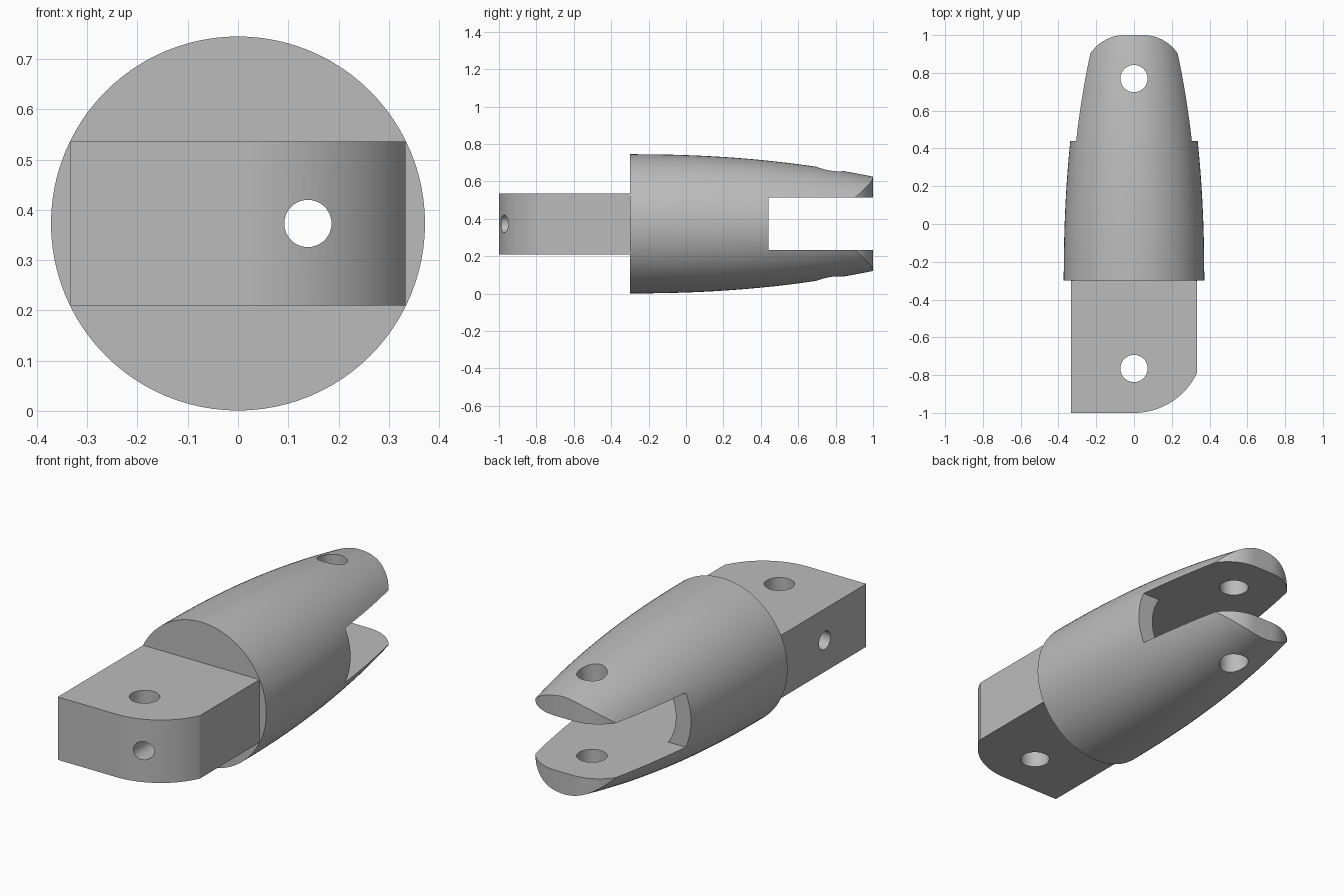
import bpy, bmesh
from math import sin, cos, pi, asin, radians
from mathutils import Vector

if "Cube" in bpy.data.objects:
    bpy.data.objects.remove(bpy.data.objects["Cube"], do_unlink=True)

MID = 0.373          # height of the long axis
SLOT = 0.141         # half height of the fork slot

grey = bpy.data.materials.new("plain grey")
grey.use_nodes = True
grey.diffuse_color = (0.5, 0.5, 0.5, 1)
grey.node_tree.nodes["Principled BSDF"].inputs["Base Color"].default_value = (0.5, 0.5, 0.5, 1)


def finish(name, bm):
    bmesh.ops.recalc_face_normals(bm, faces=bm.faces)
    mesh = bpy.data.meshes.new(name)
    bm.to_mesh(mesh)
    bm.free()
    mesh.materials.append(grey)
    obj = bpy.data.objects.new(name, mesh)
    bpy.context.collection.objects.link(obj)
    return obj


def prism(name, outline, axis, low, high):
    """Extrude a 2D outline along one axis."""
    place = {"x": lambda u, v: (low, u, v),
             "y": lambda u, v: (u, low, v),
             "z": lambda u, v: (u, v, low)}[axis]
    bm = bmesh.new()
    face = bm.faces.new([bm.verts.new(place(u, v)) for u, v in outline])
    shift = Vector([high - low if a == axis else 0 for a in "xyz"])
    moved = bmesh.ops.extrude_face_region(bm, geom=[face])["geom"]
    bmesh.ops.translate(bm, vec=shift, verts=[g for g in moved if isinstance(g, bmesh.types.BMVert)])
    return finish(name, bm)


def arc(cu, cv, ru, rv, start, end, n):
    return [(cu + ru * cos(start + (end - start) * i / n),
             cv + rv * sin(start + (end - start) * i / n)) for i in range(n + 1)]


def hole(name, u, v, r, axis, low, high):
    return prism(name, arc(u, v, r, r, 0, 2 * pi, 40)[:-1], axis, low, high)


def box(name, x, y, z):
    return prism(name, [(-x, y[0]), (x, y[0]), (x, y[1]), (-x, y[1])], "z", *z)


def cut(obj, cutters):
    for c in cutters:
        mod = obj.modifiers.new(c.name, "BOOLEAN")
        mod.operation, mod.solver, mod.object = "DIFFERENCE", "EXACT", c
    bpy.context.view_layer.update()
    graph = bpy.context.evaluated_depsgraph_get()
    mesh = bpy.data.meshes.new_from_object(obj.evaluated_get(graph))
    obj.modifiers.clear()
    obj.data = mesh
    bpy.ops.object.select_all(action="DESELECT")
    obj.select_set(True)
    bpy.context.view_layer.objects.active = obj
    bpy.ops.object.shade_smooth_by_angle(angle=radians(25))


# Tapered round body, lofted along y
def radius(y):
    t = (y + 0.3) / 1.3
    return 0.372 - 0.12 * t ** 2.2


SIDES, RINGS = 96, 26
bm = bmesh.new()
rings = []
for i in range(RINGS + 1):
    y = -0.3 + 1.3 * i / RINGS
    rings.append([bm.verts.new((u, y, v)) for u, v in
                  arc(0, MID, radius(y), radius(y), 0, 2 * pi, SIDES)[:-1]])
for a, b in zip(rings, rings[1:]):
    for j in range(SIDES):
        k = (j + 1) % SIDES
        bm.faces.new((a[j], a[k], b[k], b[j]))
bm.faces.new(rings[0])
bm.faces.new(rings[-1])
body = finish("forked_body", bm)

# Front tab with one rounded corner
sweep = asin(0.333 / 0.369)
tab_outline = [(-0.333, -0.3), (-0.333, -1)]
tab_outline += arc(0, -0.631, 0.369, 0.369, -pi / 2, -pi / 2 + sweep, 20)
tab_outline += [(0.333, -0.3)]
tab = prism("front_tab", tab_outline, "z", MID - 0.163, MID + 0.163)

# Fork slot and the round-sided pocket behind it
slot = box("slot_cutter", 0.6, (0.44, 1.2), (MID - SLOT, MID + SLOT))
half = asin(SLOT / 0.25)
pocket_outline = (arc(0, MID, 0.25, 0.25, -half, half, 16)
                  + arc(0, MID, 0.25, 0.25, pi - half, pi + half, 16))
pocket = prism("pocket_cutter", pocket_outline, "y", 0.0, 0.5)

# Rounded fork tips
tips = []
for side in (1, -1):
    curve = arc(0.05, 0.78, 0.218, 0.22, 0, pi / 2, 20)
    outline = curve + [(0.05, 1.1), (0.5, 1.1), (0.5, 0.78)]
    tips.append(prism("tip_cutter", [(side * x, y) for x, y in outline], "z", -0.2, 1))

# Pin holes and cord channels
back_pin = hole("back_pin_cutter", 0, 0.77, 0.072, "z", -0.2, 1)
front_pin = hole("front_pin_cutter", 0, -0.765, 0.072, "z", -0.2, 1)
long_channel = hole("long_channel_cutter", 0.139, MID, 0.047, "y", -1.2, 0.1)
side_channel = hole("side_channel_cutter", -0.66, MID, 0.047, "x", -0.6, 0.139)

cut(body, [slot, pocket, *tips, back_pin, long_channel])
cut(tab, [front_pin, long_channel, side_channel])

# Remove the cutters
for c in [slot, pocket, *tips, back_pin, front_pin, long_channel, side_channel]:
    bpy.data.objects.remove(c, do_unlink=True)
